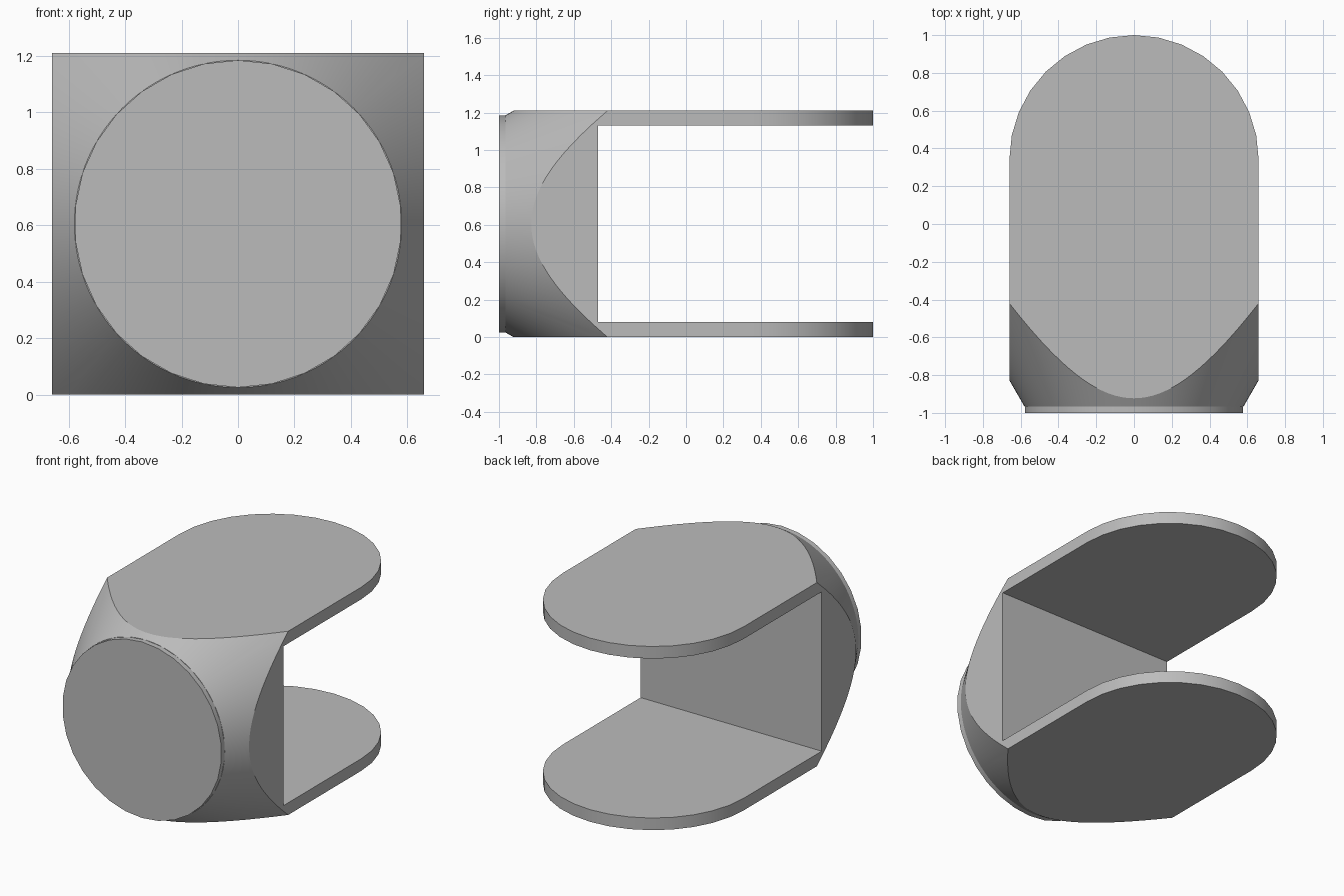
import bpy, bmesh, math
from mathutils import Matrix

if "Cube" in bpy.data.objects:
    bpy.data.objects.remove(bpy.data.objects["Cube"])

W, H, MID = 0.66, 1.21, 0.605     # half width, height, axis height
ARC_Y = 0.34                      # centre of the rounded arm ends
SLOPE = math.tan(math.radians(30))

steel = bpy.data.materials.new("plain grey")
steel.use_nodes = True
grey = (0.5, 0.5, 0.5, 1)
steel.diffuse_color = grey
steel.node_tree.nodes["Principled BSDF"].inputs["Base Color"].default_value = grey


def finish(name, bm):
    bmesh.ops.recalc_face_normals(bm, faces=bm.faces)
    mesh = bpy.data.meshes.new(name)
    bm.to_mesh(mesh)
    bm.free()
    mesh.materials.append(steel)
    obj = bpy.data.objects.new(name, mesh)
    bpy.context.collection.objects.link(obj)
    return obj


def cone_along_y(name, r_front, r_back, y_front, y_back, segments, turn=0):
    bm = bmesh.new()
    place = (Matrix.Translation((0, (y_front + y_back) / 2, MID))
             @ Matrix.Rotation(-math.pi / 2, 4, "X") @ Matrix.Rotation(turn, 4, "Z"))
    bmesh.ops.create_cone(bm, cap_ends=True, segments=segments, radius1=r_front,
                          radius2=r_back, depth=y_back - y_front, matrix=place)
    return finish(name, bm)


def cut(obj, cutter, operation):
    mod = obj.modifiers.new(operation.title(), "BOOLEAN")
    mod.operation, mod.object, mod.solver = operation, cutter, "EXACT"
    bpy.context.view_layer.objects.active = obj
    bpy.ops.object.modifier_apply(modifier=mod.name)
    bpy.data.objects.remove(cutter)


# Body: a plan outline with a rounded back, raised to full height
outline = [(-W, -1), (W, -1)]
outline += [(W * math.cos(a), ARC_Y + W * math.sin(a))
            for a in (math.pi * i / 16 for i in range(17))]
bm = bmesh.new()
base = bm.faces.new([bm.verts.new((x, y, 0)) for x, y in outline])
up = bmesh.ops.extrude_face_region(bm, geom=[base])["geom"]
bmesh.ops.translate(bm, vec=(0, 0, H), verts=[v for v in up if isinstance(v, bmesh.types.BMVert)])
body = finish("fork_body", bm)

# Conical chamfer on the front
y0, r0, y1 = -0.966, 0.58, 2.0
cut(body, cone_along_y("chamfer_cutter", r0, r0 + (y1 - y0) * SLOPE, y0, y1, 120), "INTERSECT")

# Slot between the two arms
bm = bmesh.new()
bmesh.ops.create_cube(bm, size=1, matrix=Matrix.Translation((0, 0.53, MID))
                      @ Matrix.Diagonal((2, 2, 1.05, 1)))
cut(body, finish("slot_cutter", bm), "DIFFERENCE")

# Round front boss
boss = cone_along_y("front_boss", r0, r0, -1, -0.95, 30)

for obj in (body, boss):
    bpy.ops.object.select_all(action="DESELECT")
    obj.select_set(True)
    bpy.context.view_layer.objects.active = obj
    bpy.ops.object.shade_smooth_by_angle(angle=math.radians(20))
